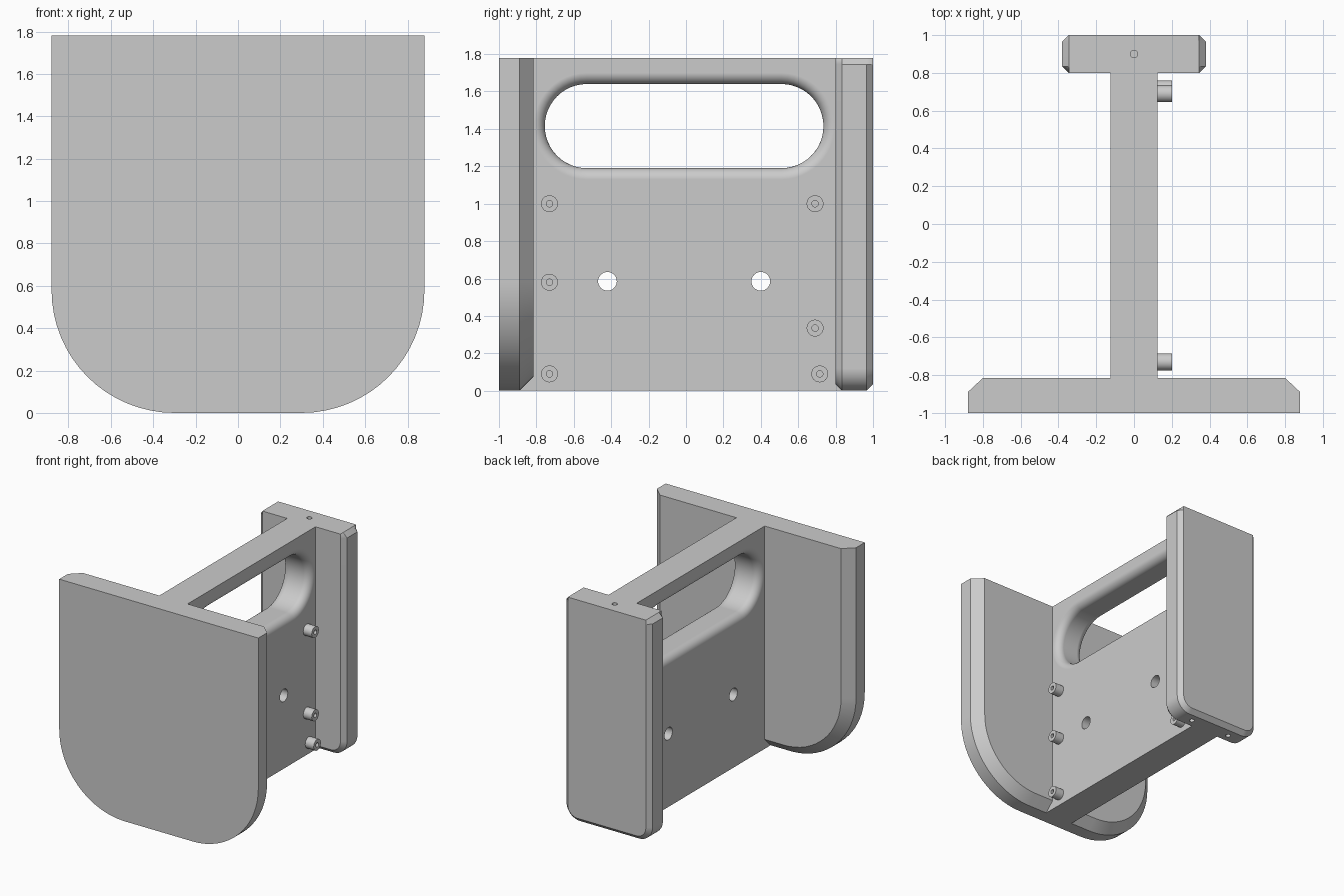
import bpy, bmesh
from math import sin, cos, pi

cube = bpy.data.objects.get("Cube")
if cube:
    bpy.data.objects.remove(cube, do_unlink=True)

GREY = bpy.data.materials.new("plain grey")
GREY.use_nodes = True
GREY.diffuse_color = (0.6, 0.6, 0.6, 1)
GREY.node_tree.nodes["Principled BSDF"].inputs["Base Color"].default_value = (0.6, 0.6, 0.6, 1)

TOP = 1.78
WEB = 0.125       # half thickness of the web
FILLET = 0.06     # rounding of the grip opening
EDGE = 0.035      # chamfer of the rear plate


def loft(name, sections):
    """Skin equal-length closed loops of 3D points and cap both ends."""
    bm = bmesh.new()
    loops = [[bm.verts.new(p) for p in s] for s in sections]
    n = len(loops[0])
    for a, b in zip(loops, loops[1:]):
        for i in range(n):
            j = (i + 1) % n
            bm.faces.new((a[i], a[j], b[j], b[i]))
    bm.faces.new(loops[0])
    bm.faces.new(loops[-1])
    bmesh.ops.remove_doubles(bm, verts=bm.verts, dist=1e-5)
    bmesh.ops.recalc_face_normals(bm, faces=bm.faces)
    mesh = bpy.data.meshes.new(name)
    bm.to_mesh(mesh)
    bm.free()
    mesh.materials.append(GREY)
    obj = bpy.data.objects.new(name, mesh)
    bpy.context.collection.objects.link(obj)
    return obj


def activate(obj):
    bpy.ops.object.select_all(action='DESELECT')
    obj.select_set(True)
    bpy.context.view_layer.objects.active = obj


def cut(obj, cutter):
    cutter.hide_render = True
    mod = obj.modifiers.new("cut", 'BOOLEAN')
    mod.operation, mod.solver, mod.object = 'DIFFERENCE', 'EXACT', cutter
    activate(obj)
    bpy.ops.object.modifier_apply(modifier=mod.name)
    bpy.data.objects.remove(cutter, do_unlink=True)


def finish(obj):
    activate(obj)
    bpy.ops.object.shade_smooth_by_angle(angle=pi / 6)
    obj.modifiers.new("weighted normals", 'WEIGHTED_NORMAL').keep_sharp = True


def ring(x, y, z, r, axis='X', n=32):
    angles = [2 * pi * i / n for i in range(n)]
    if axis == 'X':
        return [(x, y + r * cos(a), z + r * sin(a)) for a in angles]
    return [(x + r * cos(a), y + r * sin(a), z) for a in angles]


def plate_outline(y, half, bottom, r, trim=0.0, n=16):
    """Upright outline with rounded bottom corners and trimmed top corners."""
    right = [(half - trim, TOP), (half, TOP - EDGE)]
    for i in range(n + 1):
        a = pi / 2 * i / n
        right.append((half - r + r * cos(a), bottom + r - r * sin(a)))
    pts = right + [(-x, z) for x, z in reversed(right)]
    return [(x, y, z) for x, z in pts]


def slot_outline(x, grow, n=24):
    """Stadium outline of the grip opening, enlarged by grow."""
    r = 0.225 + grow
    pts = []
    for centre, start in ((0.51, -pi / 2), (-0.53, pi / 2)):
        for i in range(n + 1):
            a = start + pi * i / n
            pts.append((x, centre + r * cos(a), 1.415 + r * sin(a)))
    return pts


# Front plate, chamfered on its inner edge
front_plate = loft("front_plate", [
    plate_outline(-1.0, 0.88, 0, 0.58),
    plate_outline(-0.89, 0.88, 0, 0.58),
    plate_outline(-0.815, 0.80, 0.075, 0.505)])
finish(front_plate)

# Rear plate, chamfered on both faces, with small holes in its ends
inner = 0.38 - EDGE
rear_plate = loft("rear_plate", [
    plate_outline(0.80, inner, EDGE, 0.085),
    plate_outline(0.80 + EDGE, 0.38, 0, 0.12, EDGE),
    plate_outline(1.0 - EDGE, 0.38, 0, 0.12, EDGE),
    plate_outline(1.0, inner, EDGE, 0.085)])
for x, z0, z1 in ((0, 1.5, 1.9), (0.18, -0.1, 0.25), (-0.18, -0.1, 0.25)):
    cut(rear_plate, loft("pin_hole", [ring(x, 0.9, z, 0.02, 'Z', 20) for z in (z0, z1)]))
finish(rear_plate)

# Web joining the plates
web = loft("web", [[(x, -0.89, 0), (x, 0.835, 0), (x, 0.835, TOP), (x, -0.89, TOP)]
                   for x in (-WEB, WEB)])

# Grip opening with rounded rims
steps = 12
half_profile = []
for i in range(steps + 1):
    a = pi / 2 * i / steps
    half_profile.append((WEB - FILLET + FILLET * sin(a), FILLET * (1 - cos(a))))
half_profile.append((0.2, FILLET))
profile = [(-x, g) for x, g in reversed(half_profile)] + half_profile
cut(web, loft("grip_cutter", [slot_outline(x, g) for x, g in profile]))

# Two round through holes
for y in (-0.42, 0.40):
    cut(web, loft("hole_cutter", [ring(x, y, 0.585, 0.05) for x in (-0.2, 0.2)]))
finish(web)

# Hollow pegs on the left face
pegs = [(-0.73, 1.0), (-0.73, 0.58), (-0.73, 0.09),
        (0.69, 1.0), (0.69, 0.335), (0.715, 0.09)]
for i, (y, z) in enumerate(pegs, 1):
    finish(loft(f"peg_{i}", [ring(x, y, z, r) for x, r in
                             ((0.11, 0.045), (0.2, 0.045), (0.2, 0.017), (0.13, 0.017))]))
